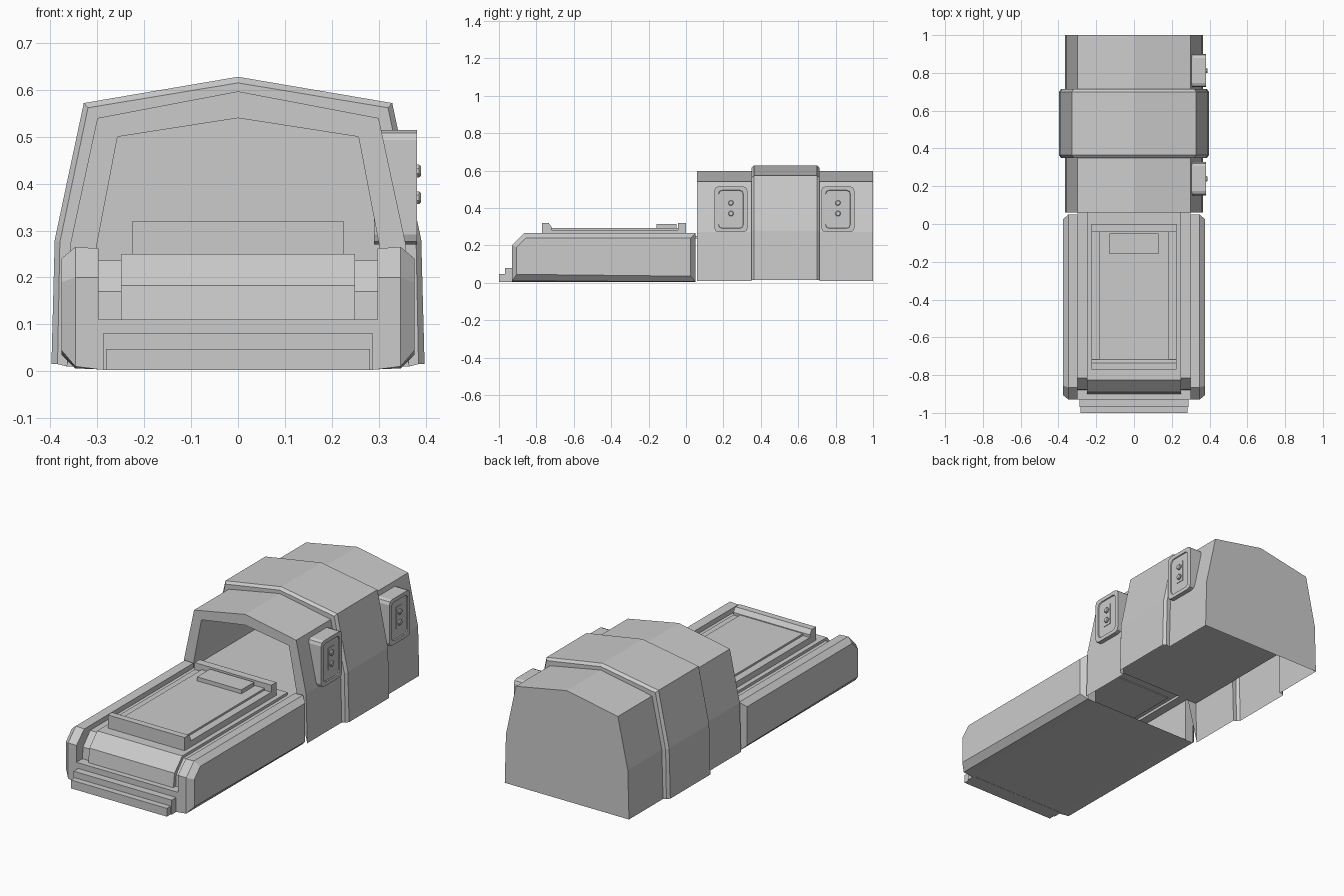
import bpy, bmesh, math

if "Cube" in bpy.data.objects:
    bpy.data.objects.remove(bpy.data.objects["Cube"])

grey = bpy.data.materials.new("light_grey")
grey.diffuse_color = (0.6, 0.6, 0.6, 1)
grey.use_nodes = True
grey.node_tree.nodes["Principled BSDF"].inputs["Base Color"].default_value = grey.diffuse_color


def loft(name, loops, closed=True, caps=(True, True)):
    """Skin matching loops of 3D points, optionally closed and capped."""
    bm = bmesh.new()
    rows = [[bm.verts.new(p) for p in loop] for loop in loops]
    n = len(rows[0])
    for a, b in zip(rows, rows[1:]):
        for i in range(n if closed else n - 1):
            j = (i + 1) % n
            bm.faces.new((a[i], a[j], b[j], b[i]))
    for row, cap in zip((rows[0], rows[-1]), caps):
        if cap:
            bm.faces.new(row)
    bmesh.ops.remove_doubles(bm, verts=bm.verts, dist=0.0001)
    bmesh.ops.recalc_face_normals(bm, faces=bm.faces)
    me = bpy.data.meshes.new(name)
    bm.to_mesh(me)
    bm.free()
    me.materials.append(grey)
    ob = bpy.data.objects.new(name, me)
    bpy.context.collection.objects.link(ob)
    return ob


def side_profile(name, pts, x0, x1):
    """Extrude a (y, z) outline across x."""
    return loft(name, [[(x, y, z) for y, z in pts] for x in (x0, x1)])


def box(name, x0, x1, y0, y1, z0, z1):
    return side_profile(name, [(y0, z0), (y1, z0), (y1, z1), (y0, z1)], x0, x1)


def arch(y, base, hip, shoulder, peak):
    """Seven-point gabled arch section at depth y."""
    half = [base, hip, shoulder]
    return ([(-x, y, z) for x, z in half] + [(0, y, peak)]
            + [(x, y, z) for x, z in reversed(half)])


# Tunnel housing: one shell with inner lining, raised collar, open underside
inner = ((.307, .236), (.302, .265), (.257, .50), .54)
outer = ((.365, .01), (.358, .27), (.30, .54), .597)
lip = ((.385, .015), (.380, .275), (.320, .562), .615)
band = ((.398, .015), (.391, .28), (.329, .572), .628)
loft("tunnel_housing", [
    arch(.985, *inner), arch(.06, *inner), arch(.06, *outer), arch(.35, *outer),
    arch(.35, *lip), arch(.364, *band), arch(.70, *band), arch(.714, *lip),
    arch(.714, *outer), arch(1.0, *outer)], closed=False)

# Floor inside the tunnel
loft("tunnel_floor", [[(-.358, y, .236), (.358, y, .236)] for y in (.06, .985)],
     closed=False, caps=(False, False))

# Side rails with chamfered outer faces
rail = [(-.93, .004), (.05, .004), (.05, .262), (-.865, .262), (-.93, .20)]
rail_mid = [(-.93, .01), (.05, .006), (.05, .265), (-.865, .265), (-.93, .20)]
rail_out = [(-.905, .045), (.025, .035), (.025, .24), (-.855, .24), (-.905, .19)]
for s, side in ((-1, "left"), (1, "right")):
    loft(side + "_rail", [[(s * .298, y, z) for y, z in rail],
                          [(s * .347, y, z) for y, z in rail_mid],
                          [(s * .377, y, z) for y, z in rail_out]])

# Bed shell: raised centre with sloped nose, open at the tunnel end
edge = [(.06, .236), (-.815, .236), (-.875, .17), (-.88, .11)]
centre = [(.06, .25), (-.825, .25), (-.89, .183), (-.90, .11)]
under = [(-.93, .11), (-.93, .004), (.055, .004)]
loft("bed", [[(x, y, z) for y, z in prof + under] for x, prof in
             ((-.30, edge), (-.25, edge), (-.25, centre),
              (.25, centre), (.25, edge), (.30, edge))],
     closed=False, caps=(False, False))

# Front steps
box("upper_step", -.288, .288, -.968, -.92, .003, .08)
box("lower_step", -.282, .282, -1.0, -.96, .003, .047)

# Table top with end lips and inset panel
box("table", -.225, .225, -.77, 0, .245, .283)
box("table_panel", -.185, .185, -.72, -.04, .28, .293)
side_profile("front_lip", [(-.77, .28), (-.77, .32), (-.735, .32), (-.718, .297),
                           (-.718, .28)], -.225, .225)
box("rear_lip", -.225, .225, -.042, 0, .28, .32)
box("head_plate", -.13, .13, -.158, -.05, .29, .314)


def plate_loop(x, yc, hy, z0, z1, c):
    """Rounded rectangle in the yz plane."""
    zc, hz = (z0 + z1) / 2, (z1 - z0) / 2
    pts = []
    for q, (sy, sz) in enumerate(((1, 1), (-1, 1), (-1, -1), (1, -1))):
        for k in range(3):
            a = math.radians(90 * q + 45 * k)
            pts.append((x, yc + sy * (hy - c) + c * math.cos(a),
                        zc + sz * (hz - c) + c * math.sin(a)))
    return pts


# Control panels on the right side with recessed faces and buttons
for yc, tag in ((.24, "front"), (.812, "rear")):
    loft(tag + "_control_panel", [
        plate_loop(.29, yc, .088, .27, .515, .022),
        plate_loop(.382, yc, .088, .27, .515, .022),
        plate_loop(.382, yc, .067, .29, .495, .02),
        plate_loop(.377, yc, .065, .292, .493, .019)])
    box(tag + "_button_plate", .37, .380, yc - .023, yc + .023, .342, .458)
    for z, pos in ((.427, "upper"), (.37, "lower")):
        loft(f"{tag}_{pos}_button",
             [[(x, yc + r * math.cos(a * math.pi / 4 + math.pi / 8),
                z + r * math.sin(a * math.pi / 4 + math.pi / 8))
               for a in range(8)] for x, r in ((.375, .015), (.386, .015), (.39, .011))])
